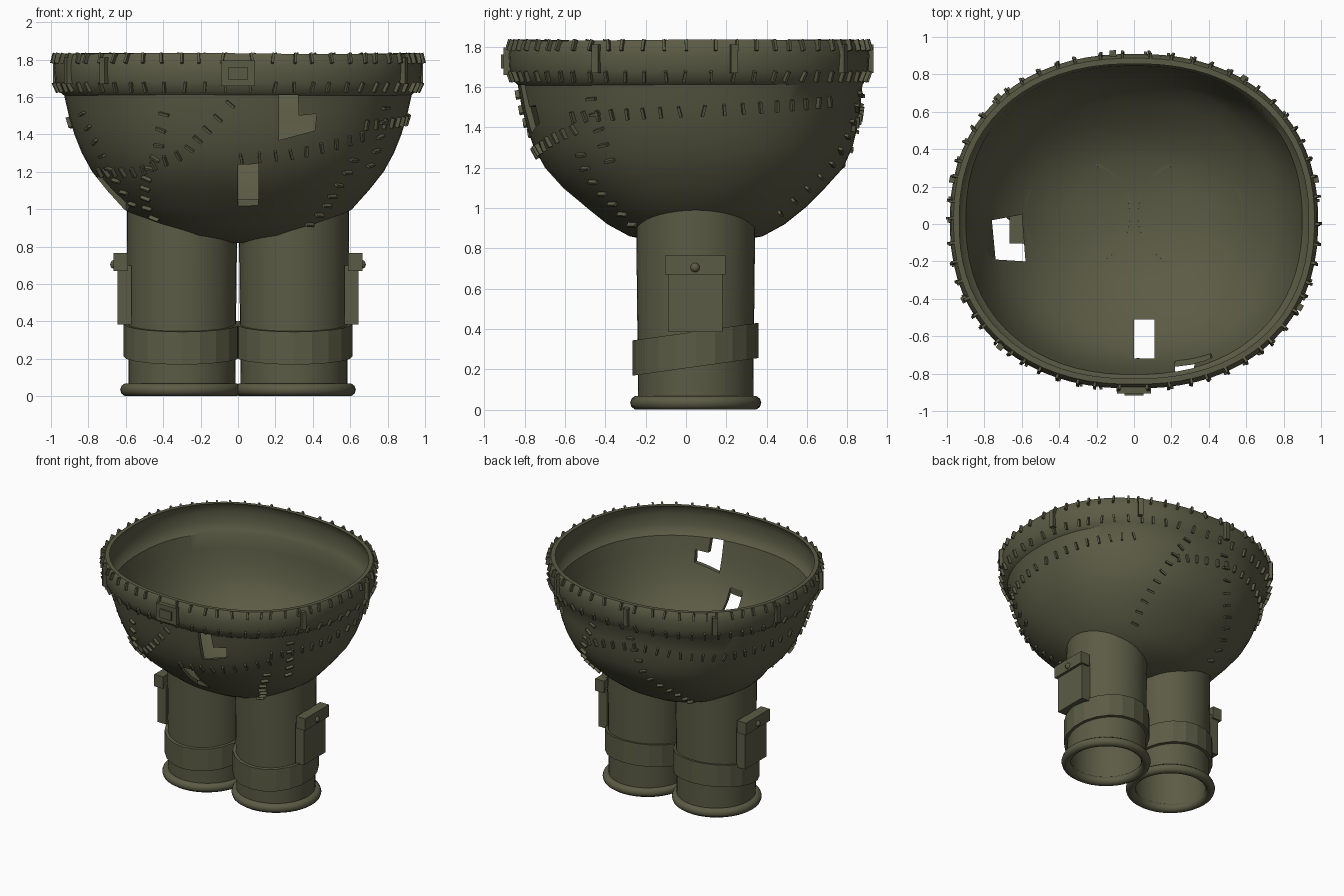
import bpy, bmesh, math, random
from mathutils import Vector, Matrix

if "Cube" in bpy.data.objects:
    bpy.data.objects.remove(bpy.data.objects["Cube"])

random.seed(4)
olive = bpy.data.materials.new("olive cloth")
olive.diffuse_color = (0.105, 0.105, 0.060, 1)
olive.use_nodes = True
olive.node_tree.nodes["Principled BSDF"].inputs["Base Color"].default_value = olive.diffuse_color

# Bowl cross-sections: height, half width, half depth, y centre
RINGS = [(0.82, .12, .12, .05), (0.86, .36, .33, .05), (0.92, .49, .44, .05),
         (1.0, .61, .54, .05), (1.1, .70, .65, .04), (1.2, .78, .74, .04),
         (1.3, .835, .79, .035), (1.4, .875, .82, .03), (1.5, .905, .84, .025),
         (1.61, .93, .855, .02), (1.63, .955, .872, .015), (1.68, .978, .89, .015),
         (1.76, .985, .895, .015), (1.81, .978, .885, .015), (1.832, .965, .872, .015)]
POWER = 2.25


def section(z):
    z = min(max(z, RINGS[0][0]), RINGS[-1][0])
    for p, q in zip(RINGS, RINGS[1:]):
        if z <= q[0]:
            t = (z - p[0]) / (q[0] - p[0])
            return [p[i] + (q[i] - p[i]) * t for i in (1, 2, 3)]


def surf(deg, z, inset=0):
    a, b, yc = section(z)
    c, s = math.cos(math.radians(deg)), math.sin(math.radians(deg))
    x = (a - inset) * math.copysign(abs(c) ** (2 / POWER), c)
    y = (b - inset) * math.copysign(abs(s) ** (2 / POWER), s)
    return Vector((x, yc + y, z))


def floor_z(x, y):
    lo, hi = RINGS[0][0], RINGS[-1][0]
    for _ in range(25):
        m = (lo + hi) / 2
        a, b, yc = section(m)
        if abs(x / a) ** POWER + abs((y - yc) / b) ** POWER > 1:
            lo = m
        else:
            hi = m
    return lo


def finish(name, bm, angle=35):
    bmesh.ops.recalc_face_normals(bm, faces=bm.faces)
    me = bpy.data.meshes.new(name)
    bm.to_mesh(me)
    bm.free()
    me.materials.append(olive)
    ob = bpy.data.objects.new(name, me)
    bpy.context.collection.objects.link(ob)
    if angle:
        bpy.ops.object.select_all(action='DESELECT')
        ob.select_set(True)
        bpy.context.view_layer.objects.active = ob
        bpy.ops.object.shade_smooth_by_angle(angle=math.radians(angle))
    return ob


def loft(bm, loops, closed=False):
    vs = [[bm.verts.new(p) for p in loop] for loop in loops]
    pairs = list(zip(vs, vs[1:])) + ([(vs[-1], vs[0])] if closed else [])
    for u, v in pairs:
        for i in range(len(u)):
            j = (i + 1) % len(u)
            bm.faces.new((u[i], u[j], v[j], v[i]))
    return vs


def box(bm, lo, hi):
    lo, hi = Vector(lo), Vector(hi)
    bmesh.ops.create_cube(bm, size=1, matrix=Matrix.Translation((lo + hi) / 2)
                          @ Matrix.Diagonal((*(hi - lo), 1)))


def prism(outline, offset):
    bm = bmesh.new()
    vs = loft(bm, [outline, [Vector(p) + Vector(offset) for p in outline]])
    for v in vs:
        bm.faces.new(v)
    return finish("hole_cutter", bm, 0)


# Bowl-shaped waist, a closed shell with an outer and an inner wall
bm = bmesh.new()
N = 72
angles = [360 * (i + .5) / N for i in range(N)]
loops = [[surf(d, r[0]) for d in angles] for r in RINGS]
for r in reversed(RINGS):
    lift = .028 * max(0, 1 - (r[0] - .82) / .35)
    loops.append([surf(d, r[0], .03) + Vector((0, 0, lift)) for d in angles])
vs = loft(bm, loops)
bm.faces.new(vs[0])
bm.faces.new(vs[-1])
for v in bm.verts:          # slightly uneven cloth
    t = math.atan2(v.co.y, v.co.x)
    v.co.z += .004 * math.sin(3 * t + 1) * max(0, v.co.z - 1)
waist = finish("waist_bowl", bm)

# Torn holes
cutters = [
    prism([(x, -1.2, z) for x, z in ((.22, 1.61), (.32, 1.61), (.325, 1.5),
                                     (.42, 1.51), (.41, 1.42), (.22, 1.37))], (0, .8, 0)),
    prism([(0, -.72, .85), (.11, -.72, .85), (.11, -.51, .85), (0, -.51, .85)], (0, 0, .6)),
    prism([(-.76, .02, .9), (-.6, .05, .9), (-.58, -.2, .9), (-.74, -.19, .9)], (0, 0, .6))]
for c in cutters:
    mod = waist.modifiers.new("hole", 'BOOLEAN')
    mod.operation, mod.solver, mod.object = 'DIFFERENCE', 'EXACT', c
    bpy.ops.object.select_all(action='DESELECT')
    bpy.context.view_layer.objects.active = waist
    waist.select_set(True)
    bpy.ops.object.modifier_apply(modifier="hole")
    bpy.data.objects.remove(c)
bpy.ops.object.shade_smooth_by_angle(angle=math.radians(35))

# Stitches, laid across seam lines and around the rim
bm = bmesh.new()


def frame(deg, z):
    p = surf(deg, z)
    across = surf(deg + 1, z) - surf(deg - 1, z)
    up = surf(deg, z + .01) - surf(deg, z - .01)
    return p, across.normalized(), up.normalized(), across.cross(up).normalized()


def plate(bm, p, along, n, size):
    side = along.cross(n).normalized()
    rot = Matrix((along, side, n)).transposed().to_4x4()
    bmesh.ops.create_cube(bm, size=1, matrix=Matrix.Translation(p) @ rot
                          @ Matrix.Diagonal((*size, 1)))


def stitch(deg, z, direction):
    p, _, _, n = frame(deg, z)
    d = direction + Vector([random.uniform(-.2, .2) for _ in range(3)])
    d = (d - n * d.dot(n)).normalized()
    plate(bm, p + n * .004, d, n, (.055, .014, .032))


for i in range(58):
    for z in (1.805, 1.655):
        deg = 360 * i / 58 + random.uniform(-1, 1)
        stitch(deg, z, Vector((0, 0, 1)))

SEAMS = [[(-43, 1.3), (-45, 1.1), (-42, .9)],
         [(-112, 1.55), (-118, 1.3), (-145, .93)],
         [(-162, 1.2), (-130, 1.2), (-107, 1.3), (-97, 1.45), (-90, 1.6)],
         [(-92, 1.27), (-70, 1.3), (-52, 1.36), (-40, 1.4)],
         [(-33, 1.58), (-30, 1.2)],
         [(-45, 1.45), (0, 1.48), (55, 1.53)],
         [(80, 1.6), (65, 1.25), (50, .95)],
         [(95, 1.6), (102, 1.25), (130, .93)],
         [(72, 1.4), (100, 1.5), (140, 1.45), (185, 1.47)],
         [(-155, 1.55), (-148, 1.25), (-150, 1.0)]]
for seam in SEAMS:
    for (d0, z0), (d1, z1) in zip(seam, seam[1:]):
        p0, p1 = surf(d0, z0), surf(d1, z1)
        count = max(2, round((p1 - p0).length / .085))
        for k in range(count):
            t = (k + .5) / count
            d, z = d0 + (d1 - d0) * t, z0 + (z1 - z0) * t
            stitch(d, z, frame(d, z)[3].cross(p1 - p0).normalized())
finish("stitches", bm, 0)

# Belt loops
bm = bmesh.new()
for d in (-134, -28, 12, 56, 95, 135, 168, 205):
    p, across, _, n = frame(d, 1.74)
    n = Vector((n.x, n.y, 0)).normalized()
    plate(bm, p + n * .003, Vector((0, 0, 1)), n, (.14, .035, .04))
finish("belt_loops", bm, 0)

# Buckle: framed plate with a raised centre
bm = bmesh.new()
box(bm, (-.09, -.905, 1.66), (.09, -.86, 1.795))
finish("buckle_plate", bm, 0)
bm = bmesh.new()
box(bm, (-.05, -.917, 1.692), (.05, -.88, 1.76))
finish("buckle_centre", bm, 0)

# Legs, cuffs, hems and pockets on both sides
CY = .048
for s, tag in ((-1, "left"), (1, "right")):
    def ring(r, z, n=40, cx=.3):
        pts = []
        for i in range(n):
            t = 2 * math.pi * i / n
            x, y = s * cx + r * math.cos(t), CY + r * math.sin(t)
            pts.append((x, y, z(x, y) if callable(z) else z))
        return pts

    # Hollow leg trimmed to the underside of the bowl
    bm = bmesh.new()
    top = lambda x, y: floor_z(x, y) + .035
    loft(bm, [ring(.285, .03), ring(.295, top), ring(.28, top), ring(.265, .03)], True)
    finish(tag + "_leg", bm)

    # Slanted faceted cuff
    bm = bmesh.new()
    low = lambda x, y: .213 + .14 * (y - CY)
    high = lambda x, y: .388 + .14 * (y - CY)
    loft(bm, [ring(.312, low, 20), ring(.312, high, 20),
              ring(.28, high, 20), ring(.28, low, 20)], True)
    finish(tag + "_cuff", bm, 0)

    # Rounded hem
    bm = bmesh.new()
    loft(bm, [ring(.29 + .035 * math.cos(a), .035 + .035 * math.sin(a), 40, .305)
              for a in (2 * math.pi * k / 10 for k in range(10))], True)
    finish(tag + "_hem", bm, 60)

    # Pocket, flap and button
    for part, x0, x1, y0, y1, z0, z1 in (("pocket", .57, .645, -.09, .18, .385, .70),
                                         ("pocket_flap", .588, .665, -.105, .195, .67, .765)):
        bm = bmesh.new()
        box(bm, (min(s * x0, s * x1), y0, z0), (max(s * x0, s * x1), y1, z1))
        finish(tag + "_" + part, bm, 0)
    bm = bmesh.new()
    bmesh.ops.create_uvsphere(bm, u_segments=14, v_segments=8, radius=.024,
                              matrix=Matrix.Translation((s * .66, CY - .003, .705)))
    finish(tag + "_button", bm, 60)
